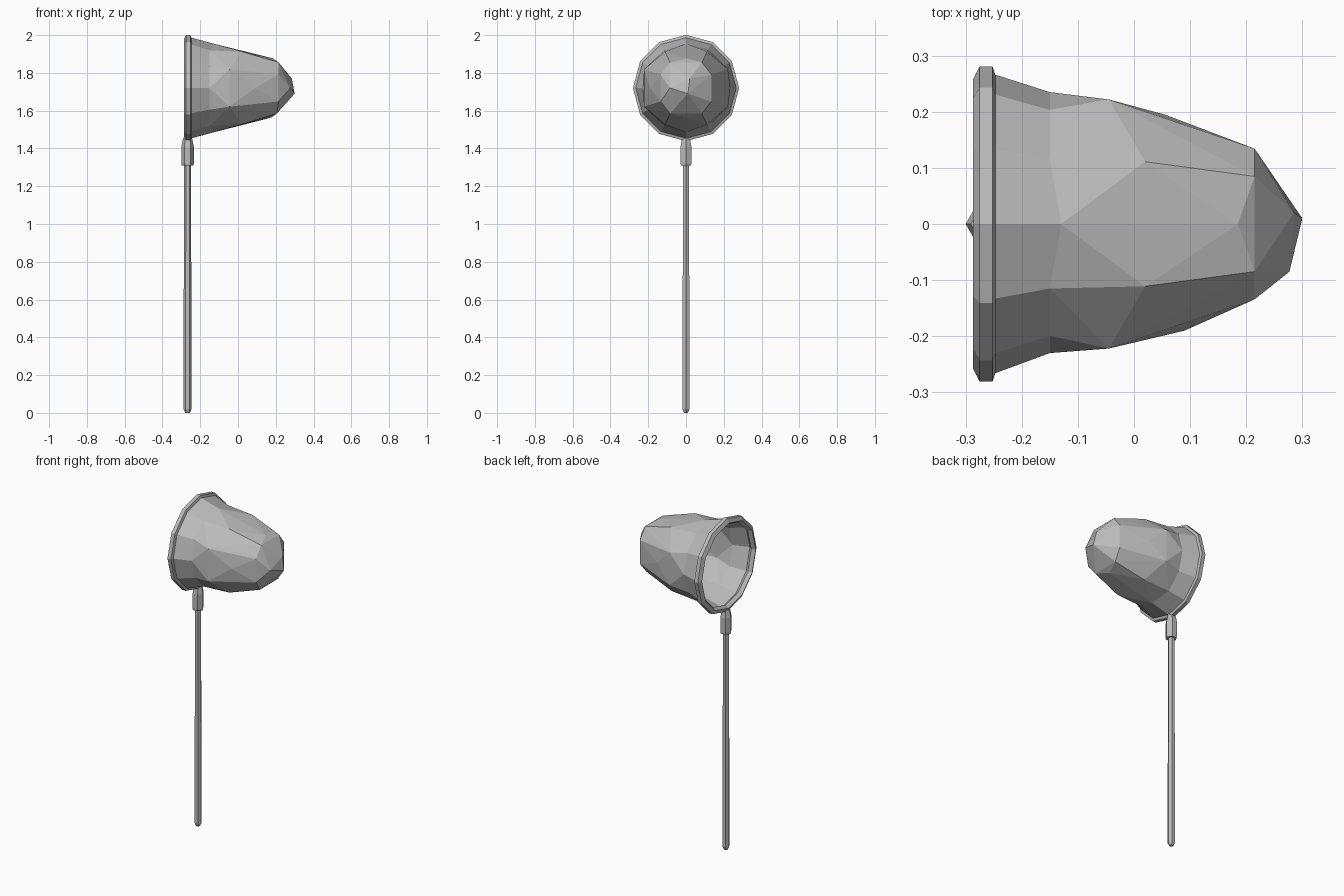
import bpy
import bmesh
from math import sin, cos, pi, radians

cube = bpy.data.objects.get("Cube")
if cube:
    bpy.data.objects.remove(cube)

CX, CZ, SIDES = -0.267, 1.72, 12

grey = bpy.data.materials.new("plain grey")
grey.use_nodes = True
grey.diffuse_color = (0.5, 0.5, 0.5, 1)
grey.node_tree.nodes["Principled BSDF"].inputs["Base Color"].default_value = (0.5, 0.5, 0.5, 1)


def finish(name, bm):
    bmesh.ops.recalc_face_normals(bm, faces=bm.faces[:])
    mesh = bpy.data.meshes.new(name)
    bm.to_mesh(mesh)
    bm.free()
    mesh.materials.append(grey)
    obj = bpy.data.objects.new(name, mesh)
    bpy.context.collection.objects.link(obj)
    return obj


def around(x, r, deg):
    """Point around the net axis, with zero degrees at the top."""
    return (x, r * sin(radians(deg)), CZ + r * cos(radians(deg)))


def bridge(bm, a, b):
    n = len(a)
    for i in range(n):
        bm.faces.new((a[i], a[(i + 1) % n], b[(i + 1) % n], b[i]))


def turned_post(name, profile):
    """Six-sided upright post from (radius, height) pairs."""
    bm = bmesh.new()
    rings = [[bm.verts.new((CX + r * cos(k * pi / 3), r * sin(k * pi / 3), z))
              for k in range(6)] for r, z in profile]
    for a, b in zip(rings, rings[1:]):
        bridge(bm, a, b)
    bm.faces.new(rings[0])
    bm.faces.new(rings[-1])
    return finish(name, bm)


# Handle and the socket that holds the hoop
turned_post("handle", [(0.012, 0), (0.021, 0.02), (0.021, 0.5), (0.019, 0.9), (0.019, 1.33)])
turned_post("socket", [(0.031, 1.31), (0.033, 1.32), (0.033, 1.41), (0.024, 1.455)])

# Hoop: five-sided section swept round the axis
bm = bmesh.new()
section = [(-0.287, 0.257), (-0.275, 0.281), (-0.252, 0.281), (-0.245, 0.26), (-0.266, 0.243)]
loops = [[bm.verts.new(around(x, r, 30 * k)) for k in range(SIDES)] for x, r in section]
for i, loop in enumerate(loops):
    bridge(bm, loop, loops[(i + 1) % len(loops)])
finish("hoop", bm)

# Net: faceted bag as a hull, opened at the mouth and flared out to the hoop
bm = bmesh.new()
mouth = []
for k in range(SIDES):
    x = -0.13 if k % 6 == 0 else -0.15
    mouth.append(bm.verts.new(around(x, 0.235 if k < 7 else 0.23, 30 * k)))
bag = []
for side in (1, -1):
    for deg, x, r in ((30, 0.02, 0.222), (66, -0.045, 0.243), (114, -0.045, 0.243), (150, 0.02, 0.222),
                      (32, 0.215, 0.16), (62, 0.215, 0.152), (118, 0.215, 0.152), (148, 0.205, 0.16)):
        bag.append(around(x, r, side * deg))
bag += [around(0.055, 0.195, 90), around(0.09, 0.19, -90), around(0.277, 0.085, -90),
        around(0.185, 0.157, 0), around(0.175, 0.157, 180),
        (0.285, 0.02, CZ + 0.05), (0.3, 0.01, CZ - 0.03)]
for p in bag:
    bm.verts.new(p)
bmesh.ops.convex_hull(bm, input=bm.verts[:])
rim_set = set(mouth)
lid = [f for f in bm.faces if all(v in rim_set for v in f.verts)]
bmesh.ops.delete(bm, geom=lid, context='FACES_ONLY')
loose = [e for e in bm.edges if not e.link_faces]
bmesh.ops.delete(bm, geom=loose, context='EDGES')
rim = [bm.verts.new(around(-0.253, 0.268, 30 * k)) for k in range(SIDES)]
bridge(bm, rim, mouth)
finish("net", bm)
